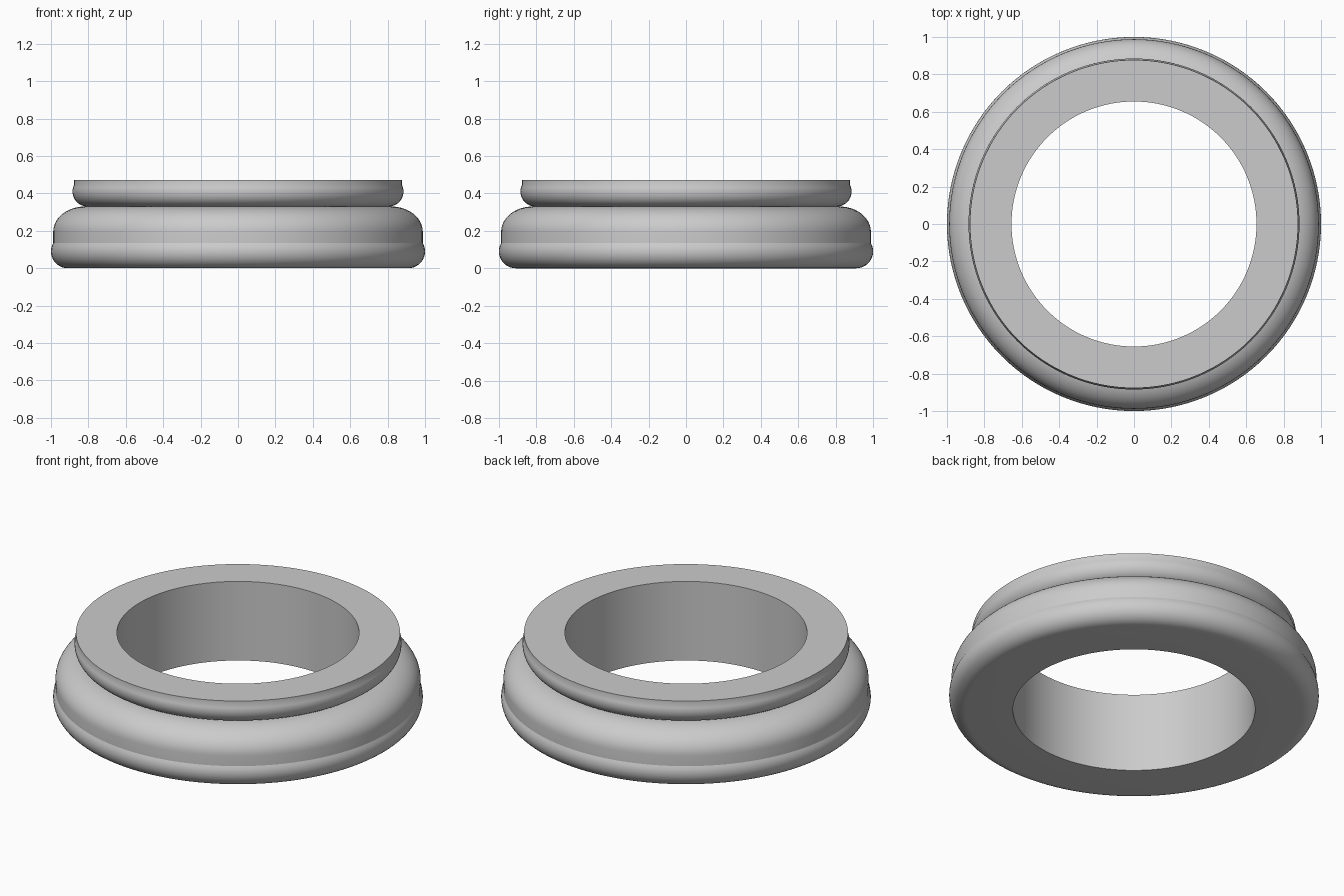
import bpy, bmesh, math

if "Cube" in bpy.data.objects:
    bpy.data.objects.remove(bpy.data.objects["Cube"])

SIDES = 128


def arc(cx, cz, rx, rz, start, end, steps=12):
    """Points of an elliptical arc in the radius/height plane."""
    angles = [math.radians(start + (end - start) * i / steps) for i in range(steps + 1)]
    return [(cx + rx * math.cos(a), cz + rz * math.sin(a)) for a in angles]


def lathe(name, profile, material):
    """Revolve a closed radius/height profile around z."""
    bm = bmesh.new()
    rings = []
    for i in range(SIDES):
        a = 2 * math.pi * i / SIDES
        rings.append([bm.verts.new((r * math.cos(a), r * math.sin(a), z)) for r, z in profile])
    n = len(profile)
    for i in range(SIDES):
        p, q = rings[i], rings[(i + 1) % SIDES]
        for j in range(n):
            k = (j + 1) % n
            bm.faces.new((p[j], q[j], q[k], p[k]))
    bmesh.ops.recalc_face_normals(bm, faces=bm.faces)
    mesh = bpy.data.meshes.new(name)
    bm.to_mesh(mesh)
    bm.free()
    mesh.materials.append(material)
    obj = bpy.data.objects.new(name, mesh)
    bpy.context.collection.objects.link(obj)
    bpy.ops.object.select_all(action='DESELECT')
    obj.select_set(True)
    bpy.context.view_layer.objects.active = obj
    bpy.ops.object.shade_smooth_by_angle(angle=math.radians(20))
    return obj


grey = bpy.data.materials.new("light_grey")
grey.diffuse_color = (0.6, 0.6, 0.6, 1)
grey.use_nodes = True
grey.node_tree.nodes["Principled BSDF"].inputs["Base Color"].default_value = grey.diffuse_color

# Moulded ring: straight bore, foot bead, band, shoulder, neck bead, flat top
profile = [(0.655, 0.0)]
profile += arc(0.91, 0.09, 0.09, 0.09, -90, 30)        # foot bead
profile += [(0.988, 0.195)]                            # straight band
profile += arc(0.82, 0.195, 0.168, 0.135, 0, 90)[1:]   # rounded shoulder
profile += arc(0.805, 0.41, 0.08, 0.08, -90, 25)       # neck bead
profile += [(0.877, 0.472), (0.655, 0.472)]            # rim and bore edge
lathe("moulded_ring", profile, grey)
